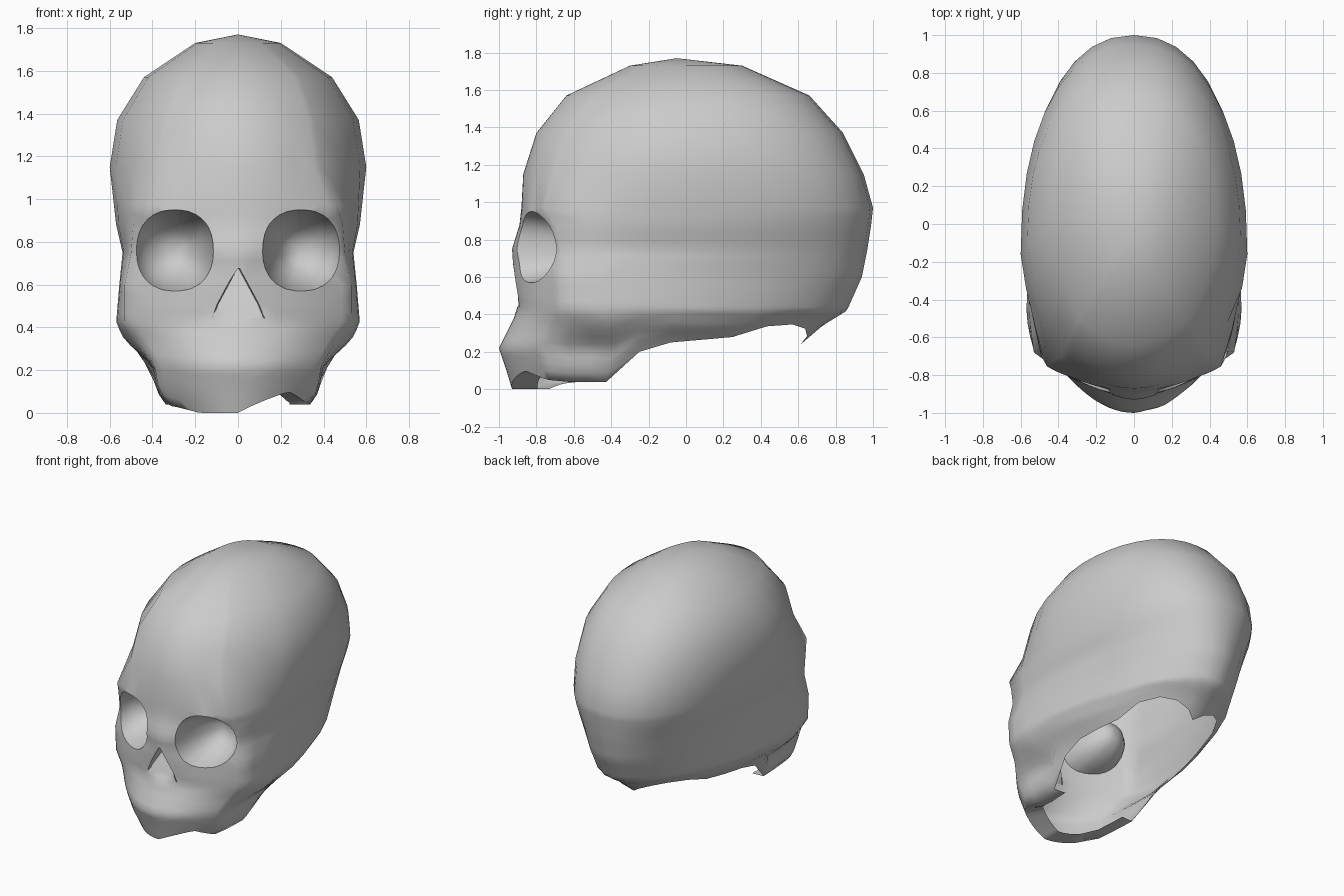
import bpy, bmesh, math
from mathutils import Vector

if "Cube" in bpy.data.objects:
    bpy.data.objects.remove(bpy.data.objects["Cube"])

# Horizontal sections: z, front y, face corner x, y, half width, widest y, back y
SECTIONS = [
    (1.73, -0.30, 0.12, -0.24, 0.20, 0.00, 0.30),
    (1.57, -0.64, 0.29, -0.50, 0.44, -0.02, 0.66),
    (1.37, -0.80, 0.36, -0.65, 0.565, -0.10, 0.84),
    (1.15, -0.87, 0.39, -0.70, 0.60, -0.16, 0.95),
    (0.97, -0.88, 0.46, -0.755, 0.58, -0.16, 1.00),
    (0.88, -0.89, 0.49, -0.70, 0.57, -0.18, 0.99),
    (0.75, -0.93, 0.50, -0.67, 0.54, -0.22, 0.97),
    (0.60, -0.92, 0.53, -0.68, 0.555, -0.42, 0.94),
    (0.42, -0.90, 0.53, -0.67, 0.57, -0.45, 0.86),
    (0.34, -0.94, 0.46, -0.70, 0.53, -0.42, 0.73),
    (0.22, -1.00, 0.39, -0.76, 0.40, -0.38, 0.59),
    (0.10, -0.96, 0.37, -0.72, 0.38, -0.42, 0.50),
    (0.00, -0.93, 0.28, -0.74, 0.31, -0.43, 0.50),
]
# Lower rim height: along the jaw (by x) and around the back (by quarter turn)
JAW_LEFT = [(0, 0.0), (0.2, 0.0), (0.3, 0.03), (0.4, 0.04)]
JAW_RIGHT = [(0, 0.0), (0.2, 0.10), (0.3, 0.05), (0.4, 0.04)]
BACK_RIM = [(0, 0.04), (0.11, 0.20), (0.22, 0.25), (0.45, 0.28), (0.6, 0.36), (0.8, 0.32), (1, 0.24)]
N_FRONT, N_SIDE, N_BACK = 12, 3, 9
TOTAL = N_FRONT + N_SIDE + N_BACK


def lookup(table, x):
    for (a, u), (b, v) in zip(table, table[1:]):
        if x <= b:
            return u + (v - u) * (x - a) / (b - a)
    return table[-1][1]


def section(z):
    z = min(max(z, 0.0), 1.73)
    for a, b in zip(SECTIONS, SECTIONS[1:]):
        if z >= b[0]:
            f = (a[0] - z) / (a[0] - b[0])
            return [p + (q - p) * f for p, q in zip(a, b)]


def rim_height(k, sign):
    if k <= N_FRONT:
        return lookup(JAW_RIGHT if sign > 0 else JAW_LEFT, 0.31 * k / N_FRONT)
    if k <= N_FRONT + N_SIDE:
        return 0.04
    return lookup(BACK_RIM, (k - N_FRONT - N_SIDE) / N_BACK)


def face_y(x, z):
    """Depth of the face front, narrower around the nose bridge."""
    _, yf, xa, ya, *_ = section(z)
    p = 1.4 + 0.6 * min(1, abs(z - 0.68) / 0.22)
    return yf + (ya - yf) * min(1, abs(x) / xa) ** p


def skull_point(k, sign, z):
    if z < 0.5:
        z = 0.5 - (0.5 - z) / 0.5 * (0.5 - rim_height(k, sign))
    _, yf, xa, ya, w, ym, yb = section(z)
    if k <= N_FRONT:
        x = xa * k / N_FRONT
        y = face_y(x, z)
    elif k <= N_FRONT + N_SIDE:
        s = (k - N_FRONT) / N_SIDE
        x = xa + (w - xa) * math.sin(s * math.pi / 2)
        y = ya + (ym - ya) * s
    else:
        # Fuller outline high up, more tapered toward the base
        a = (k - N_FRONT - N_SIDE) / N_BACK * math.pi / 2
        e = 2 / (1.8 + 0.45 * min(1, max(0, (z - 0.35) / 0.6)))
        x = w * max(0, math.cos(a)) ** e
        y = ym + (yb - ym) * math.sin(a) ** e
    return Vector((0 if k == TOTAL else sign * x, y, z))


bm = bmesh.new()

# Cranium and face shell, finer rows through the face
levels = []
for a, b in zip(SECTIONS, SECTIONS[1:]):
    n = 1 if a[0] > 1.1 else math.ceil((a[0] - b[0]) / 0.05)
    levels += [a[0] + (b[0] - a[0]) * i / n for i in range(n)]
levels.append(0.0)
columns = [(k, 1) for k in range(TOTAL + 1)] + [(k, -1) for k in range(TOTAL - 1, 0, -1)]
rings = [[bm.verts.new(skull_point(k, s, z)) for k, s in columns] for z in levels]
crown = bm.verts.new((0, -0.05, 1.77))
N = len(columns)
for i in range(N):
    j = (i + 1) % N
    bm.faces.new((crown, rings[0][i], rings[0][j]))
    for r, q in zip(rings, rings[1:]):
        bm.faces.new((r[i], q[i], q[j], r[j]))

# Underside lip of the upper jaw
lip = []
for (k, s), v in zip(columns, rings[-1]):
    if k <= N_FRONT + N_SIDE:
        target = Vector((0.6 * v.co.x, 0.6 * v.co.y - 0.16, v.co.z))
        lip.append(bm.verts.new(v.co.lerp(target, 0.65)))
    else:
        lip.append(None)
for i in range(N):
    j = (i + 1) % N
    if lip[i] and lip[j]:
        bm.faces.new((rings[-1][i], lip[i], lip[j], rings[-1][j]))


def carve(cx, cz, radius, steps, floor):
    """Cut an outlined opening in the face and line it with a recess."""
    def inside(f):
        c = f.calc_center_median()
        d = math.hypot(c.x - cx, c.z - cz)
        return c.y < -0.55 and d < radius(math.atan2(c.z - cz, c.x - cx))
    faces = [f for f in bm.faces if inside(f)]
    edges = {e for f in faces for e in f.edges}
    hole = [e for e in edges if any(f not in faces for f in e.link_faces)]
    bmesh.ops.delete(bm, geom=faces, context='FACES')
    for v in {v for e in hole for v in e.verts}:
        a = math.atan2(v.co.z - cz, v.co.x - cx)
        r = radius(a)
        v.co.x, v.co.z = cx + r * math.cos(a), cz + r * math.sin(a)
        v.co.y = face_y(v.co.x, v.co.z)
    previous = 1.0
    for scale, blend in steps:
        out = bmesh.ops.extrude_edge_only(bm, edges=hole)['geom']
        hole = [g for g in out if isinstance(g, bmesh.types.BMEdge)
                and len(g.link_faces) == 1 and all(v in out for v in g.verts)]
        ring = {v for e in hole for v in e.verts}
        for v in ring:
            v.co.x = cx + (v.co.x - cx) * scale / previous
            v.co.z = cz + (v.co.z - cz) * scale / previous
            v.co.y += (floor(v.co.z) - v.co.y) * blend
        previous = scale
    mid = sum((v.co for v in ring), Vector()) / len(ring)
    bmesh.ops.pointmerge(bm, verts=list(ring), merge_co=mid)


# Eye sockets
def oval(a):
    return (abs(math.cos(a) / 0.18) ** 2.3 + abs(math.sin(a) / 0.19) ** 2.3) ** (-1 / 2.3)


for side in (-1, 1):
    carve(side * 0.295, 0.76, oval,
          [(0.93, 0.25), (0.78, 0.4), (0.5, 0.7), (0.2, 1.0), (0.02, 1.0)],
          lambda z: -0.55)


# Triangular nose opening, deeper toward its apex
def triangle(a):
    slope = (0.26, 0.14)
    c, s = abs(math.cos(a)), math.sin(a)
    n = math.hypot(*slope)
    hits = []
    reach = (slope[0] * c + slope[1] * s) / n
    if reach > 1e-4:
        hits.append(0.16 * slope[1] / n / reach)
    if s < -1e-4:
        hits.append(0.09 / -s)
    return min(hits)


carve(0, 0.53, triangle, [(0.94, 1.0), (0.5, 1.0), (0.05, 1.0)],
      lambda z: -0.895 + 0.45 * max(0, z - 0.45))

bmesh.ops.dissolve_degenerate(bm, dist=0.0005, edges=bm.edges[:])
bmesh.ops.recalc_face_normals(bm, faces=bm.faces[:])
mesh = bpy.data.meshes.new("skull")
bm.to_mesh(mesh)
bm.free()
skull = bpy.data.objects.new("skull", mesh)
bpy.context.collection.objects.link(skull)
bpy.context.view_layer.objects.active = skull
skull.select_set(True)
bpy.ops.object.shade_smooth_by_angle(angle=math.radians(60))
